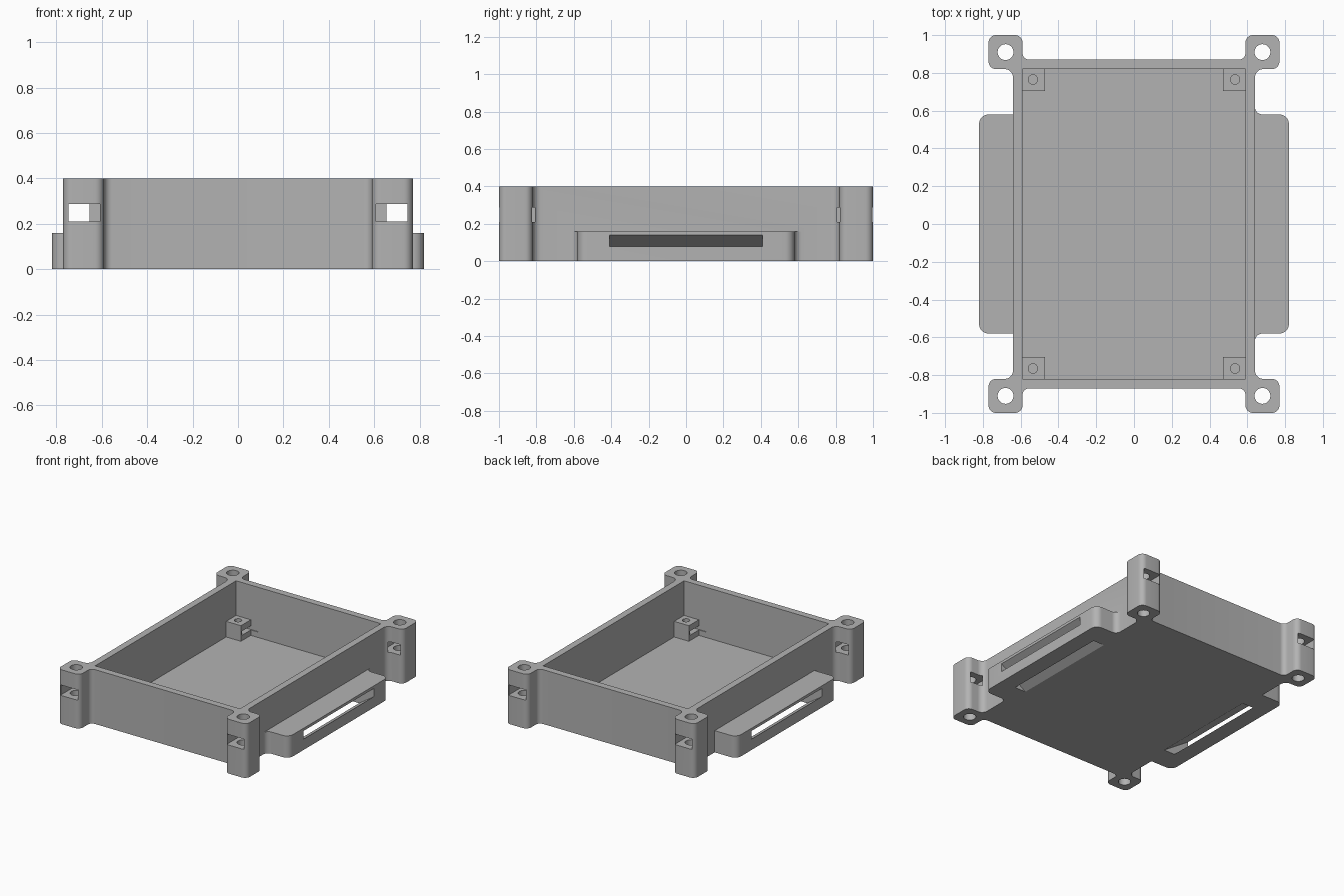
import bpy, bmesh, math
from mathutils import Vector

if "Cube" in bpy.data.objects:
    bpy.data.objects.remove(bpy.data.objects["Cube"])

grey = bpy.data.materials.new("matte grey plastic")
grey.diffuse_color = (0.45, 0.45, 0.45, 1)
grey.use_nodes = True
grey.node_tree.nodes["Principled BSDF"].inputs["Base Color"].default_value = grey.diffuse_color


def rounded(points, steps=8):
    """Round each (x, y, radius) corner of a right-angled outline."""
    out, n = [], len(points)
    for i, (x, y, r) in enumerate(points):
        p = Vector((x, y))
        if r == 0:
            out.append(p)
            continue
        a = (Vector(points[i - 1][:2]) - p).normalized()
        b = (Vector(points[(i + 1) % n][:2]) - p).normalized()
        c = p + (a + b) * r
        for k in range(steps + 1):
            t = math.pi / 2 * k / steps
            out.append(c - b * r * math.cos(t) - a * r * math.sin(t))
    clean = []
    for p in out:
        if not clean or (p - clean[-1]).length > 1e-4:
            clean.append(p)
    return clean


def extrude(name, outline, lo, hi, place=lambda u, v, w: (u, v, w)):
    """Extrude a 2D outline from lo to hi."""
    bm = bmesh.new()
    bottom = [bm.verts.new(place(p[0], p[1], lo)) for p in outline]
    top = [bm.verts.new(place(p[0], p[1], hi)) for p in outline]
    bm.faces.new(bottom)
    bm.faces.new(top)
    for i in range(len(outline)):
        j = (i + 1) % len(outline)
        bm.faces.new((bottom[i], bottom[j], top[j], top[i]))
    bmesh.ops.recalc_face_normals(bm, faces=bm.faces[:])
    mesh = bpy.data.meshes.new(name)
    bm.to_mesh(mesh)
    bm.free()
    ob = bpy.data.objects.new(name, mesh)
    bpy.context.collection.objects.link(ob)
    return ob


def box(name, x0, x1, y0, y1, z0, z1):
    x0, x1 = sorted((x0, x1))
    y0, y1 = sorted((y0, y1))
    return extrude(name, [(x0, y0), (x1, y0), (x1, y1), (x0, y1)], z0, z1)


def cylinder(name, x, y, r, z0, z1, n=32):
    ring = [(x + r * math.cos(2 * math.pi * i / n),
             y + r * math.sin(2 * math.pi * i / n)) for i in range(n)]
    return extrude(name, ring, z0, z1)


def combine(target, tool, operation):
    """Apply a boolean and remove the tool object."""
    tool.hide_render = True
    mod = target.modifiers.new("bool", 'BOOLEAN')
    mod.operation, mod.solver, mod.object = operation, 'EXACT', tool
    bpy.context.view_layer.update()
    deps = bpy.context.evaluated_depsgraph_get()
    mesh = bpy.data.meshes.new_from_object(target.evaluated_get(deps))
    target.modifiers.clear()
    target.data = mesh
    bpy.data.objects.remove(tool, do_unlink=True)


# Case outline with four screw posts, mirrored from one quarter
q = [(0.64, 0.82, 0.045), (0.77, 0.82, 0.04), (0.77, 1.0, 0.04),
     (0.59, 1.0, 0.04), (0.59, 0.87, 0.035)]
outline = (q + [(-x, y, r) for x, y, r in reversed(q)]
           + [(-x, -y, r) for x, y, r in q]
           + [(x, -y, r) for x, y, r in reversed(q)])
case = extrude("open_case", rounded(outline), 0, 0.4)

# Side strap flanges; only the right one has fillets at the wall
right = [(0.6, -0.62, 0), (0.64, -0.62, 0), (0.64, -0.58, 0.04),
         (0.82, -0.58, 0.05), (0.82, 0.58, 0.05), (0.64, 0.58, 0.04),
         (0.64, 0.62, 0), (0.6, 0.62, 0)]
left = [(-0.6, 0.58, 0), (-0.82, 0.58, 0.05),
        (-0.82, -0.58, 0.05), (-0.6, -0.58, 0)]
for shape in (right, left):
    combine(case, extrude("strap_flange", rounded(shape), 0, 0.16), 'UNION')

# Inner cavity
combine(case, box("cavity", -0.59, 0.59, -0.82, 0.82, 0.03, 0.6), 'DIFFERENCE')

# Sloping strap slots from the flange side down to the underside
for s in (1, -1):
    slope = 2 / 3
    prof = [(x, slope * (x - x0)) for x, x0 in
            ((0.5, 0.70), (0.95, 0.70), (0.95, 0.61), (0.5, 0.61))]
    slot = extrude("strap_slot", prof, -0.41, 0.41,
                   lambda u, v, w: (s * u, w, v))
    combine(case, slot, 'DIFFERENCE')

for sx in (1, -1):
    for sy in (1, -1):
        # Board standoff with screw hole and nut slot
        combine(case, box("standoff", sx * 0.47, sx * 0.61, sy * 0.705,
                          sy * 0.84, 0.015, 0.145), 'UNION')
        combine(case, box("standoff_nut_slot", sx * 0.41, sx * 0.588,
                          sy * 0.72, sy * 0.826, 0.07, 0.1), 'DIFFERENCE')
        combine(case, cylinder("standoff_hole", sx * 0.535, sy * 0.765,
                               0.025, 0.035, 0.3, 24), 'DIFFERENCE')
        # Post screw hole and nut slot
        combine(case, cylinder("post_hole", sx * 0.68, sy * 0.91,
                               0.042, -0.1, 0.5), 'DIFFERENCE')
        combine(case, box("post_nut_slot", sx * 0.607, sx * 0.747,
                          sy * 0.808, sy * 1.1, 0.21, 0.287), 'DIFFERENCE')

# Material and shading
case.data.materials.clear()
case.data.materials.append(grey)
for f in case.data.polygons:
    f.material_index = 0
bpy.ops.object.select_all(action='DESELECT')
case.select_set(True)
bpy.context.view_layer.objects.active = case
bpy.ops.object.shade_smooth_by_angle(angle=math.radians(30))
